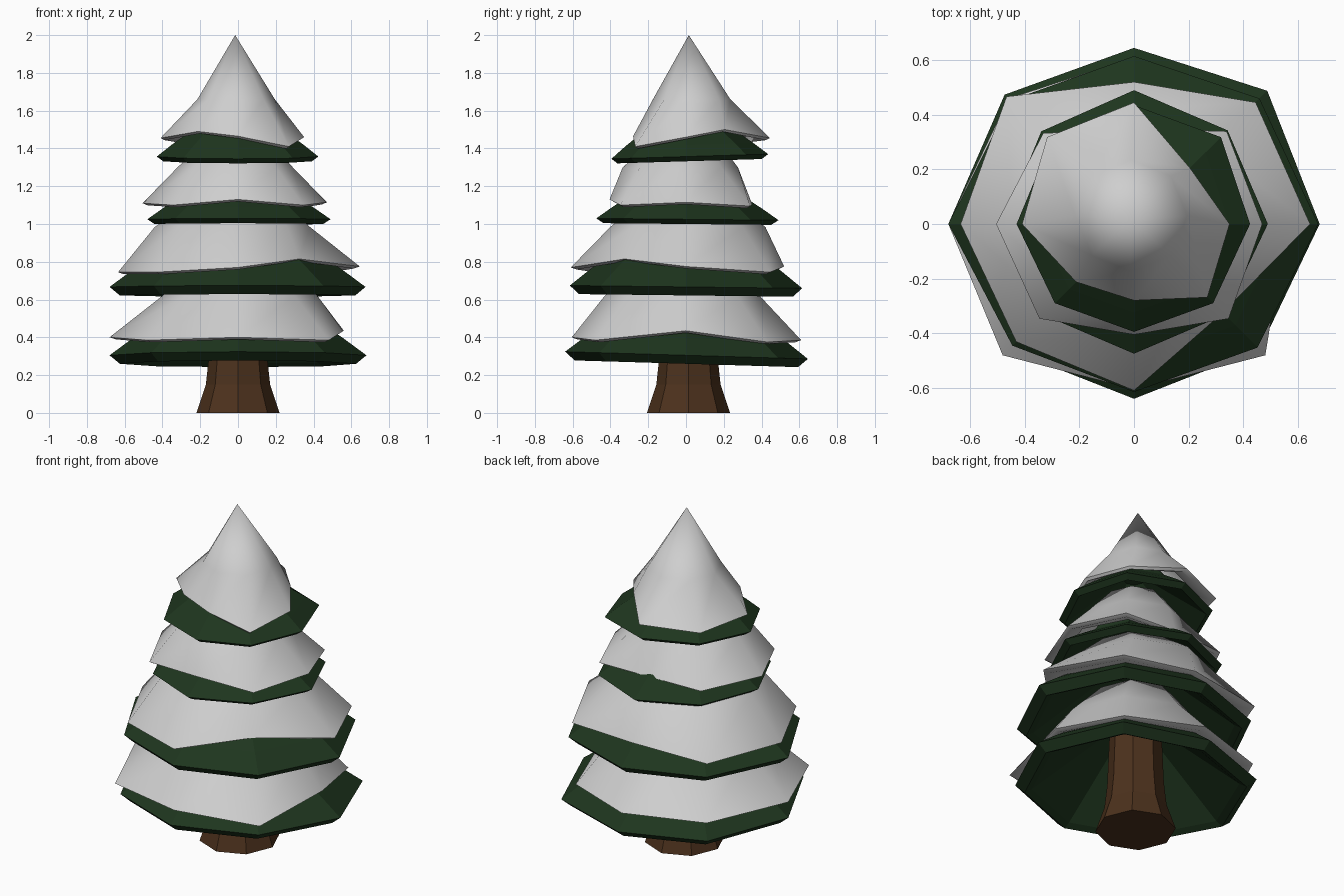
import bpy, bmesh, math

if "Cube" in bpy.data.objects:
    bpy.data.objects.remove(bpy.data.objects["Cube"])


def material(name, rgb):
    m = bpy.data.materials.new(name)
    m.diffuse_color = (*rgb, 1)
    m.use_nodes = True
    m.node_tree.nodes["Principled BSDF"].inputs["Base Color"].default_value = m.diffuse_color
    return m


GREEN = material("pine_green", (0.013, 0.036, 0.013))
SNOW = material("snow_white", (0.62, 0.62, 0.62))
BARK = material("bark_brown", (0.072, 0.031, 0.012))
DIRS = [(math.cos(math.radians(45 * k)), math.sin(math.radians(45 * k))) for k in range(8)]


def ring(radii, heights, cx=0, cy=0, tilt=0):
    """Eight points, starting at +x and going round; numbers are repeated."""
    radii = radii if isinstance(radii, (list, tuple)) else [radii] * 8
    heights = heights if isinstance(heights, (list, tuple)) else [heights] * 8
    return [(cx + r * c, cy + r * s, z + tilt * r * s)
            for (c, s), r, z in zip(DIRS, radii, heights)]


def loft(name, rings, mat, smooth=False, cap_bottom=True):
    """Skin a stack of eight-sided rings and cap the ends."""
    bm = bmesh.new()
    loops = [[bm.verts.new(p) for p in r] for r in rings]
    for a, b in zip(loops, loops[1:]):
        for i in range(8):
            j = (i + 1) % 8
            bm.faces.new((a[i], a[j], b[j], b[i]))
    if cap_bottom:
        bm.faces.new(loops[0][::-1])
    bm.faces.new(loops[-1])
    bmesh.ops.remove_doubles(bm, verts=bm.verts, dist=0.0005)
    if cap_bottom:
        bmesh.ops.recalc_face_normals(bm, faces=bm.faces)
    me = bpy.data.meshes.new(name)
    bm.to_mesh(me)
    bm.free()
    me.materials.append(mat)
    ob = bpy.data.objects.new(name, me)
    bpy.context.collection.objects.link(ob)
    if smooth:
        bpy.ops.object.select_all(action='DESELECT')
        ob.select_set(True)
        bpy.context.view_layer.objects.active = ob
        bpy.ops.object.shade_smooth_by_angle(angle=math.radians(60))
    return ob


# Flared trunk
loft("trunk", [ring(r, z, 0, 0.013) for r, z in
               ((0.22, 0), (0.17, 0.15), (0.155, 0.29), (0.14, 0.66))], BARK)

# Branch tiers: rim height, tilt along y, rim radii, top (radius, rise)
tiers = [
    (0.305, -0.03, (.68, .69, .645, .67, .68, .65, .64, .65), (0.22, 0.40)),
    (0.667, -0.012, (.675, .65, .615, .64, .68, .63, .615, .64), (0.20, 0.38)),
    (1.025, -0.01, (.49, .485, .49, .48, .48, .47, .475, .47), (0.15, 0.34)),
    (1.357, 0.03, (.425, .45, .435, .43, .43, .41, .395, .41), (0.02, 0.43)),
]
for n, (z, tilt, radii, (top_r, top_h)) in enumerate(tiers, 1):
    k = 1 if n < 3 else 0.68

    def scaled(f):
        return [r * f for r in radii]
    drop = 0.045 if n < 3 else 0.025
    loft(f"branch_tier_{n}", [
        ring(0.12 if n < 4 else 0.06, z + 0.33 * k),    # hollow underside
        ring(scaled(0.86), z - drop + 0.02, tilt=tilt),
        ring(scaled(0.92), z - drop, tilt=tilt),
        ring(scaled(1), z, tilt=tilt),                  # outer rim
        ring(scaled(0.82), z + 0.09 * k, tilt=tilt),
        ring(scaled(0.56), z + 0.21 * k, tilt=tilt),
        ring(top_r, z + top_h)], GREEN)

# Snow caps: rim radii, rim heights, then upper rings (radius, z, cx, cy)
snow = [
    ((.56, .61, .61, .65, .68, .68, .605, .68),
     (.43, .37, .38, .385, .395, .38, .395, .38),
     ((.41, .62, .01, -.02), (.23, .82, 0, 0))),
    ((.645, .63, .52, .66, .635, .61, .61, .46),
     (.77, .74, .77, .745, .74, .74, .765, .81),
     ((.41, .985, -.03, .01), (.22, 1.13, 0, 0))),
    ((.47, .48, .35, .47, .505, .49, .405, .49),
     (1.11, 1.09, 1.10, 1.095, 1.105, 1.095, 1.125, 1.095),
     ((.305, 1.30, -.015, -.03), (.16, 1.45, 0, 0))),
    ((.35, .29, .445, .45, .41, .30, .28, .38),
     (1.455, 1.495, 1.45, 1.435, 1.45, 1.485, 1.46, 1.405),
     ((.205, 1.66, -.01, .03), (0, 2.0, -.015, .015))),
]
for n, (radii, heights, upper) in enumerate(snow, 1):
    # The thin lip ends inside the branches, so it needs no bottom cap
    rings = [ring([r * 0.78 for r in radii], [h + 0.025 for h in heights]),
             ring([r * 0.95 for r in radii], [h - 0.006 for h in heights]),
             ring(radii, [h + 0.005 for h in heights])]
    rings += [ring(*u) for u in upper]
    loft(f"snow_cap_{n}", rings, SNOW, smooth=True, cap_bottom=False)
